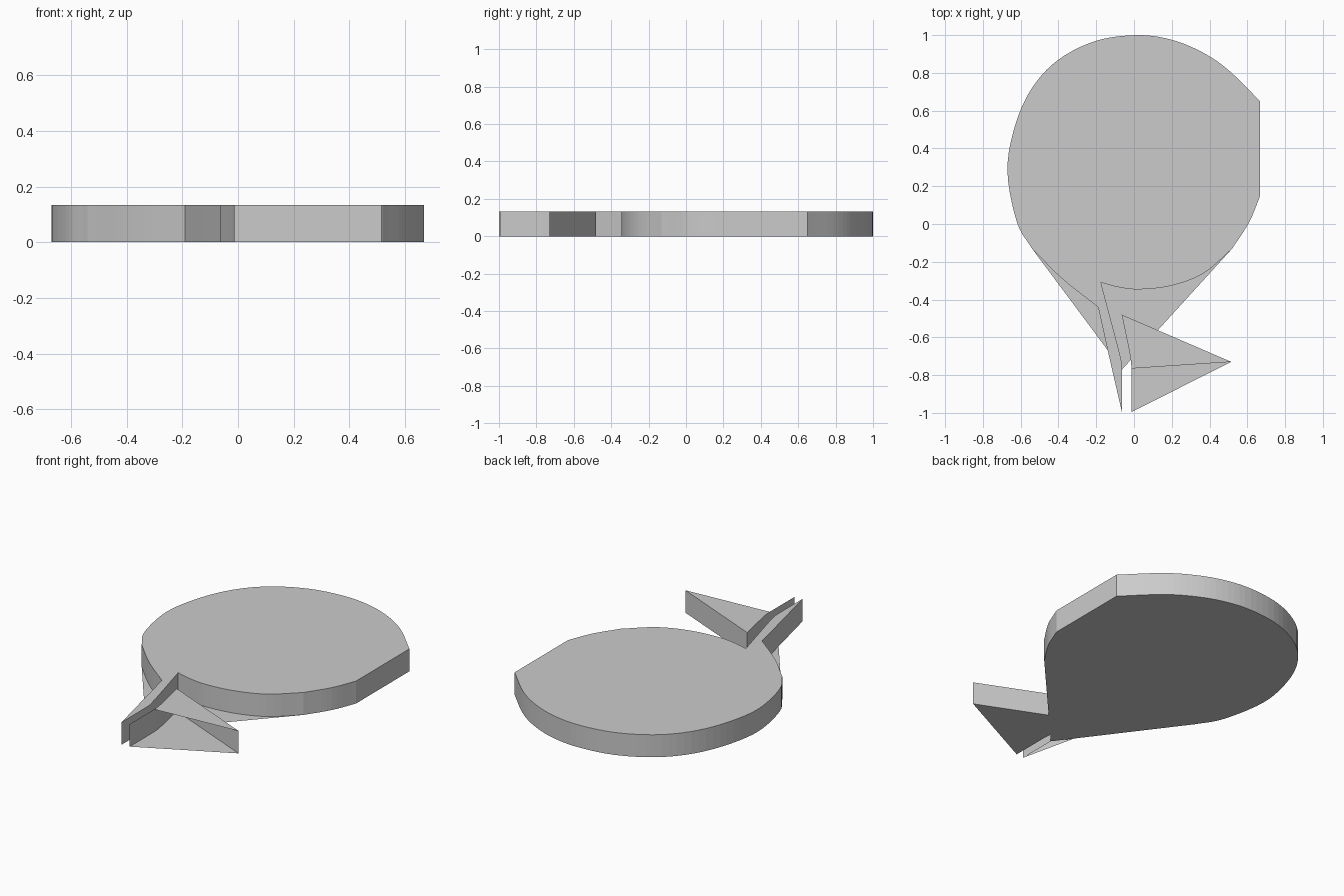
import bpy
from mathutils import Vector

if "Cube" in bpy.data.objects:
    bpy.data.objects.remove(bpy.data.objects["Cube"])

H = 0.133  # plate thickness


def smooth(pts, n=5):
    """Catmull-Rom curve through a few 2D points."""
    p = [Vector(q) for q in pts]
    p = [2 * p[0] - p[1]] + p + [2 * p[-1] - p[-2]]
    out = []
    for a, b, c, d in zip(p, p[1:], p[2:], p[3:]):
        for i in range(n):
            t = i / n
            out.append(0.5 * (2 * b + (c - a) * t + (2 * a - 5 * b + 4 * c - d) * t * t
                              + (3 * b - a - 3 * c + d) * t ** 3))
    return [tuple(q) for q in out] + [tuple(pts[-1])]


def join(*curves):
    """Chain curves, dropping repeated end points."""
    out = []
    for c in curves:
        for q in c:
            if not out or (Vector(q) - Vector(out[-1])).length > 1e-5:
                out.append(q)
    return out


def make(name, verts, faces):
    me = bpy.data.meshes.new(name)
    me.from_pydata(verts, [], faces)
    me.update()
    ob = bpy.data.objects.new(name, me)
    bpy.context.collection.objects.link(ob)


def cap(name, pts, z):
    order = list(range(len(pts)))
    make(name, [(x, y, z) for x, y in pts], [order if z > 0 else order[::-1]])


def wall(name, pts, closed=False):
    n = len(pts)
    verts = [(x, y, z) for z in (0, H) for x, y in pts]
    faces = [(i, (i + 1) % n, n + (i + 1) % n, n + i) for i in range(n if closed else n - 1)]
    make(name, verts, faces)


# Outline curves, counter-clockwise
lower_right = smooth([(-0.175, -0.31), (-0.08, -0.335), (0.03, -0.346), (0.2, -0.326),
                      (0.37, -0.26), (0.52, -0.13)])
right = smooth([(0.52, -0.13), (0.61, 0.01), (0.668, 0.15)])
upper = smooth([(0.668, 0.65), (0.5, 0.815), (0.36, 0.91), (0.2, 0.975), (0.02, 1.0),
                (-0.2, 0.97), (-0.4, 0.87), (-0.54, 0.72), (-0.63, 0.52), (-0.67, 0.28),
                (-0.62, 0.01), (-0.54, -0.13)])
lower_left = smooth([(-0.54, -0.13), (-0.38, -0.29), (-0.19, -0.44)])
stem_left = smooth([(-0.19, -0.44), (-0.14, -0.665), (-0.063, -1.0)])
stem_right = join([(-0.063, -1.0)], smooth([(-0.063, -0.77), (-0.075, -0.69), (-0.175, -0.31)]))

# Round body with stem: top and side walls
body = join(lower_right, right, upper, lower_left, stem_left, stem_right)[:-1]
cap("body_top", body, H)
wall("body_sides", body, closed=True)

# Underside runs straight to a point below the stem
cap("body_underside", join(right, upper, [(-0.063, -0.77)]), 0)

# Leaf: short top, full underside, open along the front edge
inner = smooth([(-0.065, -0.48), (-0.022, -0.69), (-0.013, -0.765)])
tip, foot = (0.515, -0.73), (-0.013, -0.995)
cap("leaf_top", join(inner, [tip]), H)
cap("leaf_underside", join(inner, [foot, tip]), 0)
wall("leaf_sides", join([tip], inner, [foot]))
